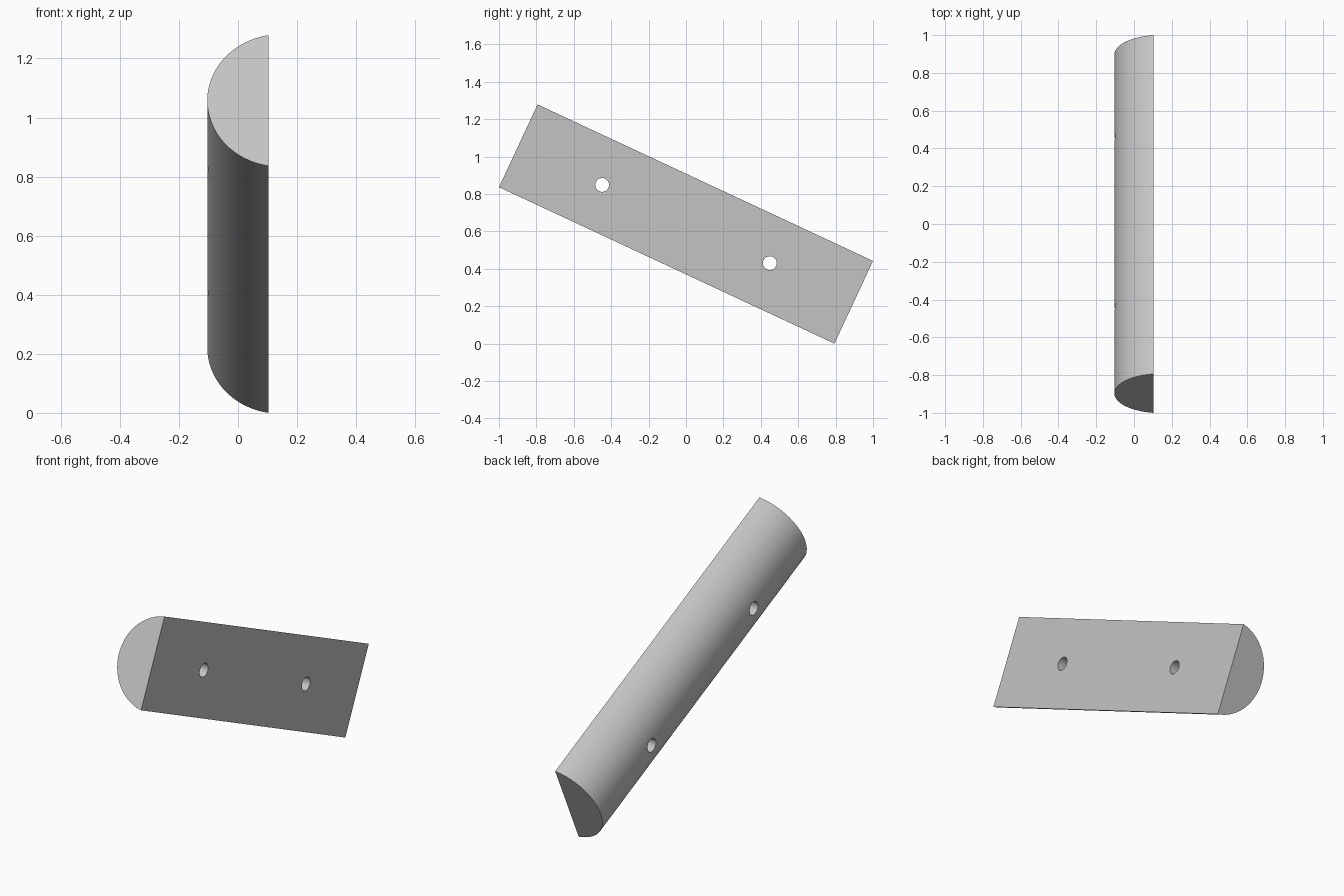
import bpy, bmesh, math
from mathutils import Matrix, Vector

if "Cube" in bpy.data.objects:
    bpy.data.objects.remove(bpy.data.objects["Cube"], do_unlink=True)

LENGTH, WIDTH, DEPTH = 1.979, 0.488, 0.208
TILT = math.radians(-25)
HOLE_RADIUS = 0.037
HEIGHT = LENGTH * math.sin(-TILT) + WIDTH * math.cos(TILT)

grey = bpy.data.materials.new("light grey")
grey.use_nodes = True
colour = (0.55, 0.55, 0.55, 1)
grey.diffuse_color = colour
grey.node_tree.nodes["Principled BSDF"].inputs["Base Color"].default_value = colour


def make_object(name, bm):
    bmesh.ops.recalc_face_normals(bm, faces=bm.faces)
    mesh = bpy.data.meshes.new(name)
    bm.to_mesh(mesh)
    bm.free()
    mesh.materials.append(grey)
    obj = bpy.data.objects.new(name, mesh)
    bpy.context.collection.objects.link(obj)
    return obj


# Half-round bar: a circular segment extruded along its length
radius = ((WIDTH / 2) ** 2 + DEPTH ** 2) / (2 * DEPTH)
half_angle = math.acos((radius - DEPTH) / radius)
steps = 64
bm = bmesh.new()
profile = []
for i in range(steps + 1):
    a = half_angle * (2 * i / steps - 1)
    x = radius - DEPTH / 2 - radius * math.cos(a)
    profile.append(bm.verts.new((x, -LENGTH / 2, radius * math.sin(a))))
end = bm.faces.new(profile)
extruded = bmesh.ops.extrude_face_region(bm, geom=[end])["geom"]
bmesh.ops.translate(bm, vec=(0, LENGTH, 0),
                    verts=[v for v in extruded if isinstance(v, bmesh.types.BMVert)])
bar = make_object("half_round_bar", bm)

# Two round cutters running from the flat face through the curved one
bm = bmesh.new()
for side in (-1, 1):
    place = Matrix.Translation((0, side * LENGTH / 4, 0)) @ Matrix.Rotation(math.pi / 2, 4, "Y")
    bmesh.ops.create_cone(bm, cap_ends=True, segments=32, radius1=HOLE_RADIUS,
                          radius2=HOLE_RADIUS, depth=1, matrix=place)
cutter = make_object("hole_cutter", bm)
cutter.hide_render = True

# Drill the screw holes
drill = bar.modifiers.new("screw_holes", "BOOLEAN")
drill.operation = "DIFFERENCE"
drill.solver = "EXACT"
drill.object = cutter
bpy.ops.object.select_all(action="DESELECT")
bpy.context.view_layer.objects.active = bar
bar.select_set(True)
bpy.ops.object.modifier_apply(modifier=drill.name)
bpy.data.objects.remove(cutter, do_unlink=True)

# Tilt the bar so its back corner rests on the ground
bar.data.transform(Matrix.Translation((0, 0, HEIGHT / 2)) @ Matrix.Rotation(TILT, 4, "X"))
bpy.ops.object.shade_smooth_by_angle(angle=math.radians(30))
